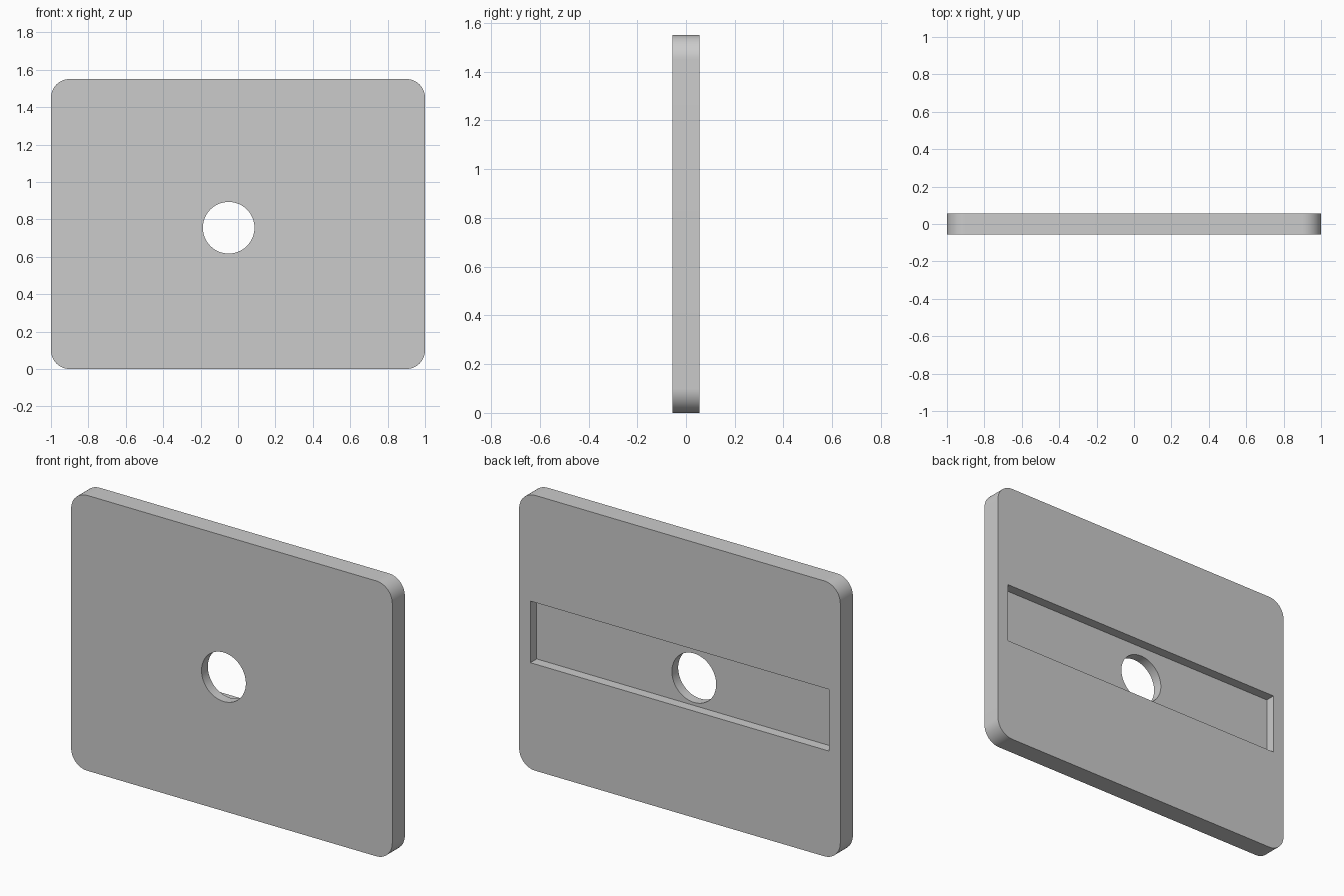
import bpy, bmesh, math

W, H, T = 2.0, 1.55, 0.112          # plate width, height, thickness
CORNER = 0.1
HOLE_X, HOLE_Z, HOLE_R = -0.05, 0.755, 0.138
SLOT_W, SLOT_LOW, SLOT_HIGH, SLOT_DEPTH = 1.86, 0.60, 0.947, 0.056

cube = bpy.data.objects.get("Cube")
if cube:
    bpy.data.objects.remove(cube, do_unlink=True)

grey = bpy.data.materials.new("light_grey")
grey.use_nodes = True
colour = (0.6, 0.6, 0.6, 1)
grey.diffuse_color = colour
grey.node_tree.nodes["Principled BSDF"].inputs["Base Color"].default_value = colour


def prism(name, points, y0, y1):
    """Extrude an x-z outline from y0 to y1."""
    bm = bmesh.new()
    face = bm.faces.new([bm.verts.new((x, y0, z)) for x, z in points])
    new = bmesh.ops.extrude_face_region(bm, geom=[face])["geom"]
    moved = [v for v in new if isinstance(v, bmesh.types.BMVert)]
    bmesh.ops.translate(bm, verts=moved, vec=(0, y1 - y0, 0))
    bmesh.ops.recalc_face_normals(bm, faces=bm.faces)
    mesh = bpy.data.meshes.new(name)
    bm.to_mesh(mesh)
    bm.free()
    mesh.materials.append(grey)
    obj = bpy.data.objects.new(name, mesh)
    bpy.context.collection.objects.link(obj)
    return obj


def arc(cx, cz, r, start, sweep, steps):
    angles = [start + sweep * i / steps for i in range(steps + 1)]
    return [(cx + r * math.cos(a), cz + r * math.sin(a)) for a in angles]


# Plate with rounded corners
outline = []
for i, (sx, sz) in enumerate([(1, 1), (-1, 1), (-1, -1), (1, -1)]):
    outline += arc(sx * (W / 2 - CORNER), H / 2 + sz * (H / 2 - CORNER),
                   CORNER, i * math.pi / 2, math.pi / 2, 16)
plate = prism("mounting_plate", outline, -T / 2, T / 2)

# Round through hole and rectangular recess in the back
circle = arc(HOLE_X, HOLE_Z, HOLE_R, 0, math.tau, 64)[:-1]
s = SLOT_W / 2
slot = [(-s, SLOT_LOW), (s, SLOT_LOW), (s, SLOT_HIGH), (-s, SLOT_HIGH)]
cutters = [prism("slot_cutter", slot, T / 2 - SLOT_DEPTH, T),
           prism("hole_cutter", circle, -T, T)]

bpy.ops.object.select_all(action="DESELECT")
plate.select_set(True)
bpy.context.view_layer.objects.active = plate
for cutter in cutters:
    cutter.hide_render = True
    mod = plate.modifiers.new(cutter.name, "BOOLEAN")
    mod.operation = "DIFFERENCE"
    mod.solver = "EXACT"
    mod.object = cutter
    bpy.ops.object.modifier_apply(modifier=mod.name)
    bpy.data.objects.remove(cutter, do_unlink=True)

bpy.ops.object.shade_smooth_by_angle(angle=math.radians(30))
